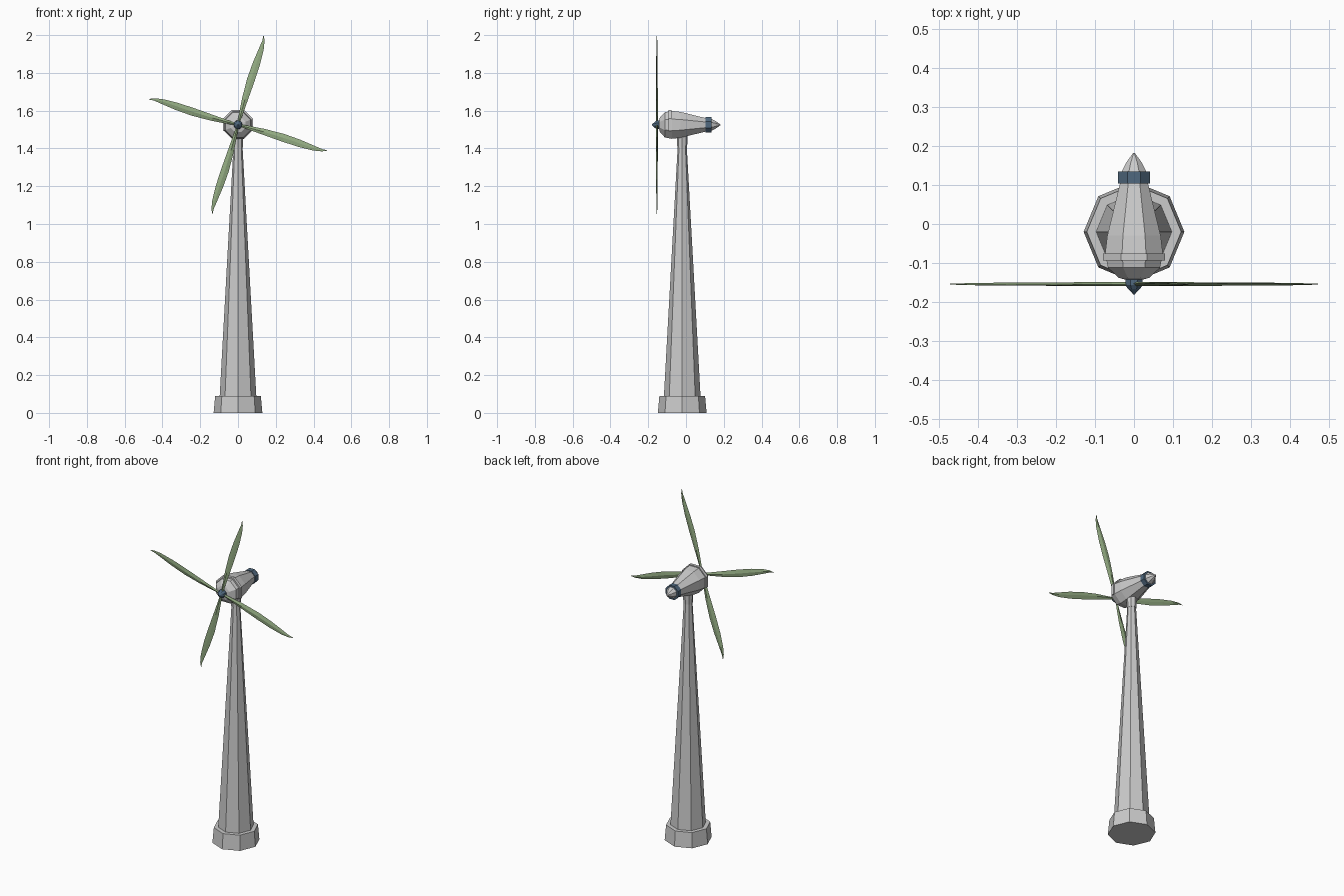
import bpy, bmesh
from math import sin, cos, pi, radians, tau
from mathutils import Vector, Matrix

if "Cube" in bpy.data.objects:
    bpy.data.objects.remove(bpy.data.objects["Cube"])

CY, HUB_Z = -0.02, 1.525


def material(name, color):
    m = bpy.data.materials.new(name)
    m.diffuse_color = color
    m.use_nodes = True
    m.node_tree.nodes["Principled BSDF"].inputs["Base Color"].default_value = m.diffuse_color
    return m


GREEN = material("blade_green", (0.30, 0.42, 0.23, 1))
BLUE = material("trim_blue", (0.08, 0.14, 0.21, 1))


def finish(name, bm, mat=None):
    bmesh.ops.recalc_face_normals(bm, faces=bm.faces)
    me = bpy.data.meshes.new(name)
    bm.to_mesh(me)
    bm.free()
    ob = bpy.data.objects.new(name, me)
    bpy.context.collection.objects.link(ob)
    if mat:
        me.materials.append(mat)
    return ob


def skin(bm, rings):
    """Join equal rings of points into a capped tube."""
    vs = [[bm.verts.new(p) for p in ring] for ring in rings]
    n = len(vs[0])
    for a, b in zip(vs, vs[1:]):
        for i in range(n):
            j = (i + 1) % n
            bm.faces.new((a[i], a[j], b[j], b[i]))
    bm.faces.new(vs[0])
    bm.faces.new(vs[-1])


def upright(name, profile, mat=None):
    """Eight-sided column from (radius, z) pairs."""
    bm = bmesh.new()
    skin(bm, [[(r * cos(i * tau / 8), CY + r * sin(i * tau / 8), z)
               for i in range(8)] for r, z in profile])
    return finish(name, bm, mat)


def along_y(name, profile, mat=None):
    """Eight-sided body on the rotor axis from (radius, y) pairs, flat side up."""
    bm = bmesh.new()
    skin(bm, [[(r * cos((i + .5) * tau / 8), y, HUB_Z + r * sin((i + .5) * tau / 8))
               for i in range(8)] for r, y in profile])
    return finish(name, bm, mat)


# Foundation and tapered tower
upright("foundation", [(0.129, 0), (0.121, 0.09)])
upright("tower", [(0.097, 0.088), (0.024, 1.41)])
upright("tower_collar", [(0.026, 1.405), (0.029, 1.48)])

# Nacelle shell, rear ring and tail cone
along_y("nacelle", [(0.025, -0.142), (0.042, -0.138), (0.072, -0.112), (0.080, -0.075),
                    (0.074, -0.03), (0.038, 0.107)])
along_y("rear_ring", [(0.044, 0.104), (0.044, 0.134)], BLUE)
along_y("tail_cone", [(0.035, 0.132), (0.022, 0.157), (0.002, 0.182)])

# Raised band over the top and sides of the nacelle
bm = bmesh.new()
rings = []
for i in range(6):
    a = radians(-22.5 + 45 * i)
    rings.append([(r * cos(a), y, HUB_Z + r * sin(a))
                  for r, y in ((0.068, -0.093), (0.086, -0.093), (0.086, -0.076), (0.068, -0.076))])
skin(bm, rings)
finish("nacelle_band", bm)

# Pointed rotor hub
along_y("rotor_hub", [(0.024, -0.138), (0.024, -0.156), (0.017, -0.166), (0.002, -0.180)], BLUE)

# Four thin blades: stations of (radius, trailing edge, leading edge, half thickness)
STATIONS = [(0.010, -0.006, 0.006, 0.005), (0.06, -0.011, 0.009, 0.005),
            (0.14, -0.018, 0.014, 0.005), (0.25, -0.021, 0.021, 0.004),
            (0.34, -0.015, 0.024, 0.004), (0.42, -0.005, 0.021, 0.003),
            (0.465, 0.001, 0.013, 0.002), (0.490, -0.001, 0.002, 0.001)]
for k in range(4):
    bm = bmesh.new()
    rings = []
    for r, lo, hi, t in STATIONS:
        mid, tilt = (lo + hi) / 2, 0.10
        rings.append([(lo, -lo * tilt, r), (mid, -t, r), (hi, -hi * tilt, r), (mid, t, r)])
    skin(bm, rings)
    bm.transform(Matrix.Translation((0, -0.154, HUB_Z)) @ Matrix.Rotation(radians(16 + 90 * k), 4, 'Y'))
    finish(f"blade_{k + 1}", bm, GREEN)
